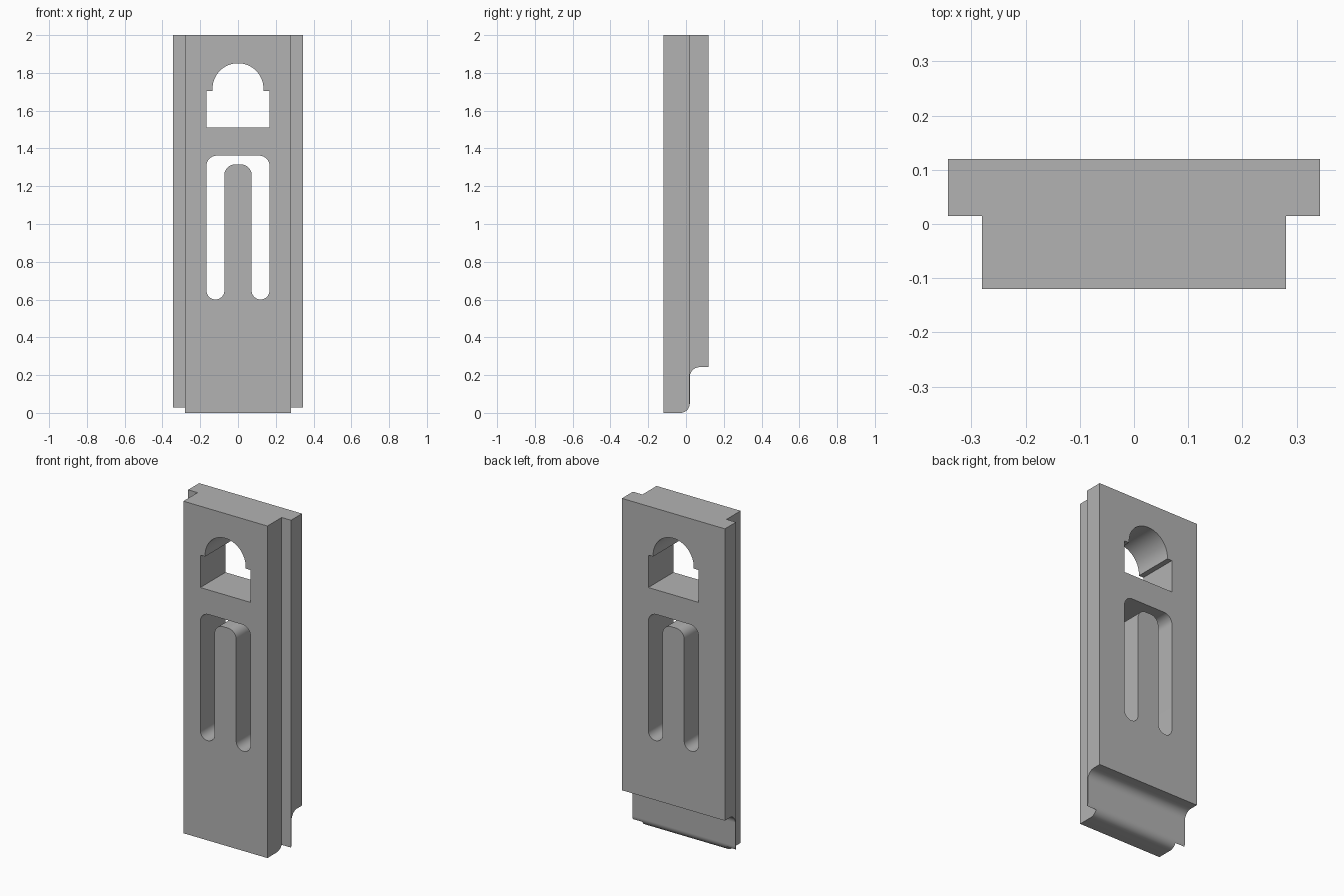
import bpy, bmesh, math
from mathutils import Vector

if "Cube" in bpy.data.objects:
    bpy.data.objects.remove(bpy.data.objects["Cube"], do_unlink=True)

grey = bpy.data.materials.new("plain grey")
grey.use_nodes = True
tone = (0.45, 0.45, 0.45, 1)
grey.diffuse_color = tone
grey.node_tree.nodes["Principled BSDF"].inputs["Base Color"].default_value = tone


def arc(cx, cz, r, start, end, steps=12):
    """Points on an arc, angles in degrees."""
    angles = [math.radians(start + (end - start) * i / steps) for i in range(steps + 1)]
    return [(cx + r * math.cos(a), cz + r * math.sin(a)) for a in angles]


def prism(name, outline, place, sweep):
    """Extrude a closed 2D outline along a sweep vector."""
    bm = bmesh.new()
    face = bm.faces.new([bm.verts.new(place(u, v)) for u, v in outline])
    moved = bmesh.ops.extrude_face_region(bm, geom=[face])["geom"]
    bmesh.ops.translate(bm, vec=Vector(sweep),
                        verts=[g for g in moved if isinstance(g, bmesh.types.BMVert)])
    bmesh.ops.recalc_face_normals(bm, faces=bm.faces)
    mesh = bpy.data.meshes.new(name)
    bm.to_mesh(mesh)
    bm.free()
    mesh.materials.append(grey)
    obj = bpy.data.objects.new(name, mesh)
    bpy.context.collection.objects.link(obj)
    return obj


def cut(target, cutter):
    """Subtract the cutter and discard it."""
    cutter.hide_render = True
    mod = target.modifiers.new("cut", "BOOLEAN")
    mod.operation, mod.solver, mod.object = "DIFFERENCE", "EXACT", cutter
    bpy.context.view_layer.objects.active = target
    bpy.ops.object.modifier_apply(modifier=mod.name)
    bpy.data.objects.remove(cutter, do_unlink=True)


W = 0.343   # half width of the rear flange
D = 0.12    # half depth

# Plate: side profile with a rounded foot and a coved step at the back
profile = [(-D, 2), (-D, 0)]
profile += arc(-0.03, 0.05, 0.05, -90, 0)
profile += arc(0.072, 0.19, 0.052, 180, 90)
profile += [(D, 0.242), (D, 2)]
plate = prism("slotted_plate", profile, lambda y, z: (-W, y, z), (2 * W, 0, 0))

# Rebates along both front edges
for side in (-1, 1):
    rebate = [(side * 0.28, -0.2), (side * 0.5, -0.2), (side * 0.5, 0.015), (side * 0.28, 0.015)]
    cut(plate, prism("rebate_cutter", rebate, lambda x, y: (x, y, -0.1), (0, 0, 2.2)))


def through(name, outline):
    cut(plate, prism(name, outline, lambda x, z: (x, -0.3, z), (0, 0.6, 0)))


# Arched window with shoulders
through("window_cutter",
        [(-0.167, 1.51), (0.167, 1.51), (0.167, 1.705), (0.135, 1.705)]
        + arc(0, 1.716, 0.135, 0, 180, 32) + [(-0.135, 1.705), (-0.167, 1.705)])

# U-shaped slot around a central tongue
half = arc(0.017, 1.26, 0.055, 90, 0)             # tongue top corner
half += arc(0.1195, 0.648, 0.0475, 180, 360, 20)  # rounded slot end
half += arc(0.112, 1.307, 0.055, 0, 90)           # outer top corner
through("slot_cutter", half + [(-x, z) for x, z in reversed(half)])

# Smooth curved walls, keep edges sharp
bpy.ops.object.select_all(action="DESELECT")
plate.select_set(True)
bpy.context.view_layer.objects.active = plate
bpy.ops.object.shade_smooth_by_angle(angle=math.radians(30))
